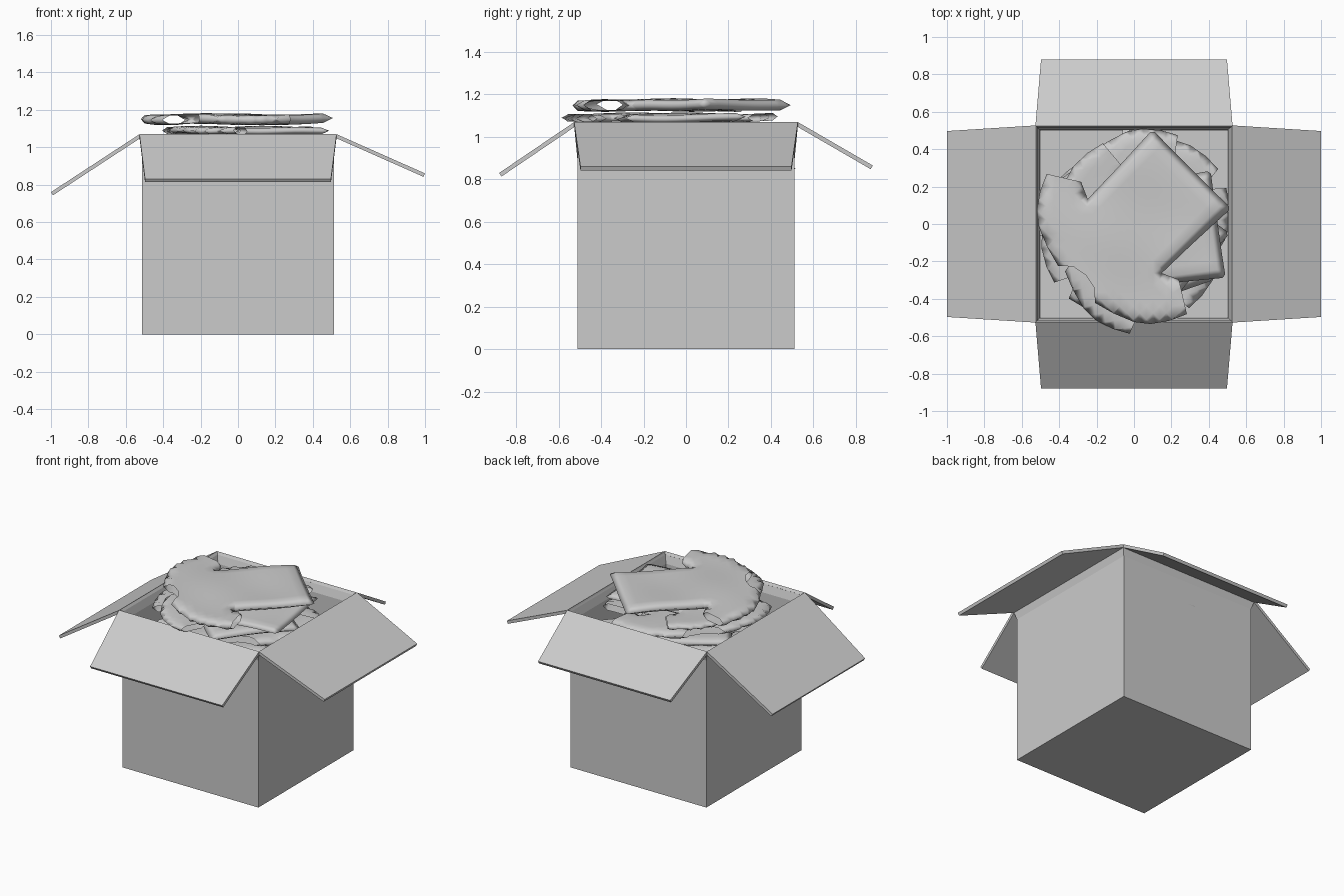
import bpy, bmesh, math
from mathutils import Vector, Matrix
from mathutils.geometry import intersect_point_line

if "Cube" in bpy.data.objects:
    bpy.data.objects.remove(bpy.data.objects["Cube"])


def make_object(name, bm):
    mesh = bpy.data.meshes.new(name)
    bm.to_mesh(mesh)
    bm.free()
    ob = bpy.data.objects.new(name, mesh)
    bpy.context.collection.objects.link(ob)
    return ob


def square_loft(name, rings):
    """Box shell lofted through square rings (half size, z), capped at both ends."""
    bm = bmesh.new()
    loops = [[bm.verts.new((sx * r, sy * r, z)) for sx, sy in ((-1, -1), (1, -1), (1, 1), (-1, 1))]
             for r, z in rings]
    for a, b in zip(loops, loops[1:]):
        for i in range(4):
            j = (i + 1) % 4
            bm.faces.new((a[i], a[j], b[j], b[i]))
    bm.faces.new(loops[0][::-1])
    bm.faces.new(loops[-1])
    return make_object(name, bm)


def flap(name, angle, reach, drop):
    """Sloping slab hinged on the rim; points outward along local +x."""
    rim, top, t = 0.526, 1.07, 0.02
    d = Vector((reach - rim, 0, drop - top)).normalized()
    n = Vector((d.z, 0, -d.x)) * t
    bm = bmesh.new()
    quad = [Vector((rim, -0.527, top)), Vector((reach, -0.497, drop)),
            Vector((reach, 0.497, drop)), Vector((rim, 0.527, top))]
    up = [bm.verts.new(p) for p in quad]
    low = [bm.verts.new(p + n) for p in quad]
    bm.faces.new(up)
    bm.faces.new(low[::-1])
    for i in range(4):
        j = (i + 1) % 4
        bm.faces.new((up[j], up[i], low[i], low[j]))
    bm.transform(Matrix.Rotation(math.radians(angle), 4, 'Z'))
    bmesh.ops.recalc_face_normals(bm, faces=bm.faces)
    return make_object(name, bm)


# Carton: outer wall, flared rim, then inner wall down to the floor
square_loft("box_body", [(0.512, 0), (0.512, 1.0), (0.53, 1.065), (0.525, 1.07),
                         (0.502, 1.0), (0.50, 0.015)])
flap("right_flap", 0, 1.0, 0.86)
flap("back_flap", 90, 0.88, 0.865)
flap("left_flap", 180, 1.0, 0.76)
flap("front_flap", 270, 0.88, 0.83)

# Shirt outline: right half from hem to neck, mirrored for the left half
half = [(0.16, -0.435), (0.28, -0.437), (0.297, -0.42), (0.285, -0.15), (0.28, 0.07),
        (0.37, 0.03), (0.53, 0.13), (0.49, 0.22), (0.43, 0.305), (0.36, 0.36), (0.25, 0.405),
        (0.14, 0.435), (0.08, 0.38)]
outline = [Vector((x, y, 0)) for x, y in half]
outline += [Vector((0, 0.365, 0))] + [Vector((-x, y, 0)) for x, y in reversed(half)]
N = len(outline)
OPEN = {5, 11, 12, 13, 14, 20}     # cuffs and neck stay open
closed = [(outline[i], outline[(i + 1) % N]) for i in range(N) if i not in OPEN]


def edge_distance(p):
    best = 9
    for a, b in closed:
        q, f = intersect_point_line(p, a, b)
        q = a.lerp(b, min(max(f, 0), 1))
        best = min(best, (p - q).length)
    return best


def shirt(name, angle, z, h, loc=(0, 0), size=1.0, seed=0):
    bm = bmesh.new()
    face = bm.faces.new([bm.verts.new(p) for p in outline])
    for t in (0.004, 0.008, 0.014):
        bmesh.ops.inset_region(bm, faces=[face], thickness=t, use_even_offset=True)
    # Slice into a grid so the cloth can ripple
    for axis in (0, 1):
        for k in range(-10, 11):
            co, no = Vector(), Vector()
            co[axis], no[axis] = k * 0.05 + 0.003, 1
            bmesh.ops.bisect_plane(bm, geom=bm.verts[:] + bm.edges[:] + bm.faces[:],
                                   plane_co=co, plane_no=no)
    bmesh.ops.triangulate(bm, faces=[f for f in bm.faces if len(f.verts) > 4])
    # Puffed front and back sheets
    lift = []
    for v in bm.verts:
        s = min(edge_distance(v.co) / 0.03, 1)
        lift.append(h * math.sqrt(max(0, 1 - (1 - s) ** 2)))
    dup = bmesh.ops.duplicate(bm, geom=bm.verts[:] + bm.edges[:] + bm.faces[:])
    back = [g for g in dup["geom"] if isinstance(g, bmesh.types.BMVert)]
    bmesh.ops.reverse_faces(bm, faces=[g for g in dup["geom"] if isinstance(g, bmesh.types.BMFace)])
    front = [v for v in bm.verts if v not in set(back)]
    for v, l in zip(front, lift):
        v.co.z = l
    for v in back:
        s = min(edge_distance(v.co) / 0.03, 1)
        v.co.z = -h * math.sqrt(max(0, 1 - (1 - s) ** 2))
    bmesh.ops.remove_doubles(bm, verts=bm.verts, dist=0.0005)
    # Gentle wrinkles
    for v in bm.verts:
        x, y = v.co.x, v.co.y
        v.co.z += 0.004 * math.sin(9 * x + 5 * y + seed) + 0.003 * math.sin(13 * y - 6 * x + 2 * seed)
    up = sum(f.normal.z for f in bm.faces if f.calc_center_median().z > 0.01)
    bm.normal_update()
    bm.transform(Matrix.Translation((loc[0], loc[1], z)) @
                 Matrix.Rotation(math.radians(angle), 4, 'Z') @ Matrix.Diagonal((size, size, 1, 1)))
    if sum(f.normal.z * f.calc_center_median().z for f in bm.faces) < -1e9:
        bmesh.ops.reverse_faces(bm, faces=bm.faces)
    for f in bm.faces:
        f.smooth = True
    return make_object(name, bm)


# Pile of shirts, top to bottom
pile = [(135, 1.15, 0.025, (0, -0.015)), (98, 1.09, 0.018, (0.03, -0.06)),
        (50, 1.035, 0.022, (0.0, 0.0)), (215, 0.975, 0.022, (0.0, 0.0)),
        (20, 0.915, 0.022, (0.01, 0.0)), (290, 0.855, 0.022, (0.0, -0.01))]
for i, (angle, z, h, loc) in enumerate(pile):
    shirt(f"shirt_{i + 1}", angle, z, h, loc, 1.0 if i == 0 else 0.97, i * 1.7)
